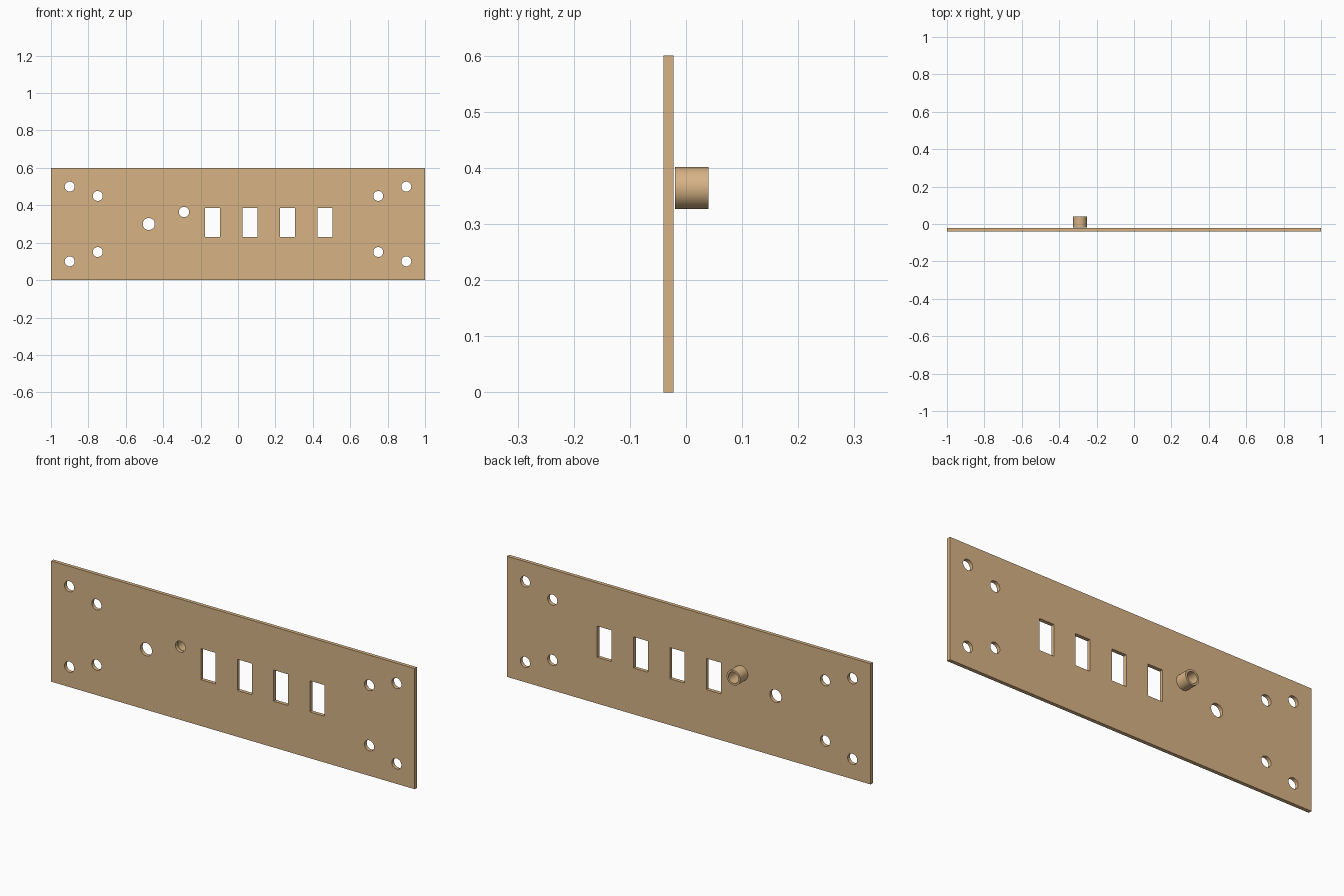
import bpy, bmesh, math

if "Cube" in bpy.data.objects:
    bpy.data.objects.remove(bpy.data.objects["Cube"])

tan = bpy.data.materials.new("tan")
tan.diffuse_color = (0.68, 0.45, 0.235, 1)
tan.use_nodes = True
tan.node_tree.nodes["Principled BSDF"].inputs["Base Color"].default_value = tan.diffuse_color


def circle(cx, cz, r, n=32):
    return [(cx + r * math.cos(2 * math.pi * i / n),
             cz + r * math.sin(2 * math.pi * i / n)) for i in range(n)]


def rect(x0, x1, z0, z1):
    return [(x0, z0), (x1, z0), (x1, z1), (x0, z1)]


def extruded(name, loops, y0, y1):
    """Fill an outline with holes in the XZ plane and extrude it from y0 to y1."""
    cu = bpy.data.curves.new(name + "_profile", 'CURVE')
    cu.dimensions = '2D'
    cu.fill_mode = 'BOTH'
    cu.extrude = (y1 - y0) / 2
    for pts in loops:
        sp = cu.splines.new('POLY')
        sp.points.add(len(pts) - 1)
        for p, (x, z) in zip(sp.points, pts):
            p.co = (x, z, 0, 1)
        sp.use_cyclic_u = True
    ob = bpy.data.objects.new(name, cu)
    bpy.context.collection.objects.link(ob)
    ob.location.y = (y0 + y1) / 2
    ob.rotation_euler.x = math.pi / 2
    bpy.ops.object.select_all(action='DESELECT')
    ob.select_set(True)
    bpy.context.view_layer.objects.active = ob
    bpy.ops.object.convert(target='MESH')
    ob = bpy.context.object
    bpy.ops.object.transform_apply(location=True, rotation=True, scale=True)
    bm = bmesh.new()
    bm.from_mesh(ob.data)
    bmesh.ops.remove_doubles(bm, verts=bm.verts, dist=1e-5)
    bmesh.ops.recalc_face_normals(bm, faces=bm.faces)
    bm.to_mesh(ob.data)
    bm.free()
    ob.data.materials.clear()
    ob.data.materials.append(tan)
    bpy.ops.object.shade_smooth_by_angle(angle=math.radians(30))
    return ob


# Panel outline, mirrored screw holes, two round ports and a row of slots
loops = [rect(-1, 1, 0, 0.6)]
for s in (-1, 1):
    for x, z in ((0.9, 0.1), (0.9, 0.5), (0.75, 0.15), (0.75, 0.45)):
        loops.append(circle(s * x, z, 0.0265))
loops.append(circle(-0.477, 0.3, 0.032))
loops.append(circle(-0.289, 0.364, 0.0275))
for i in range(4):
    x = -0.136 + 0.2 * i
    loops.append(rect(x - 0.04, x + 0.04, 0.23, 0.385))
extruded("panel", loops, -0.04, -0.022)

# Open sleeve behind the small port
extruded("sleeve", [circle(-0.289, 0.364, 0.0375), circle(-0.289, 0.364, 0.0275)],
         -0.02, 0.04)
